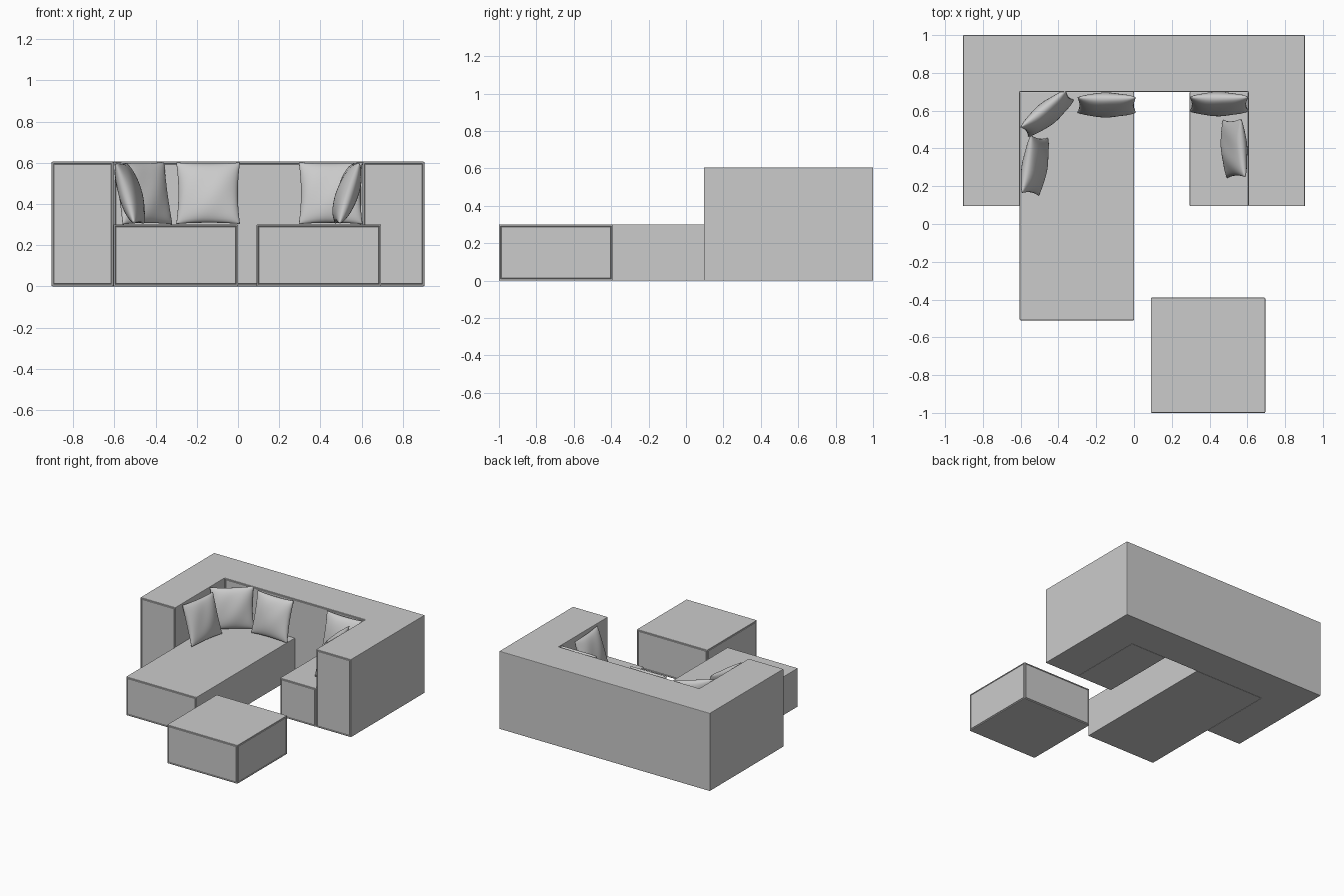
import bpy, bmesh, math
from mathutils import Matrix, Vector

if "Cube" in bpy.data.objects:
    bpy.data.objects.remove(bpy.data.objects["Cube"])


def add_object(name, bm):
    bmesh.ops.recalc_face_normals(bm, faces=bm.faces)
    mesh = bpy.data.meshes.new(name)
    bm.to_mesh(mesh)
    bm.free()
    ob = bpy.data.objects.new(name, mesh)
    bpy.context.collection.objects.link(ob)
    return ob


def upholster(bm, seam_dirs):
    """Soften the outer edges and sew a narrow seam groove into faces pointing along seam_dirs."""
    bmesh.ops.recalc_face_normals(bm, faces=bm.faces)
    sharp = [e for e in bm.edges if e.calc_face_angle(0) > 0.5]
    bmesh.ops.bevel(bm, geom=sharp, offset=0.004, segments=2, profile=0.5, affect='EDGES')
    bm.normal_update()
    panels = [f for f in bm.faces if f.calc_area() > 0.02
              and any(f.normal.dot(Vector(d)) > 0.99 for d in seam_dirs)]
    for thickness, depth in ((0.006, 0), (0.003, -0.005), (0.003, 0.005)):
        bmesh.ops.inset_individual(bm, faces=panels, thickness=thickness, depth=depth)


def block(name, x0, x1, y0, y1, height, seam_dirs):
    bm = bmesh.new()
    size = Matrix.Diagonal((x1 - x0, y1 - y0, height, 1))
    move = Matrix.Translation(((x0 + x1) / 2, (y0 + y1) / 2, height / 2))
    bmesh.ops.create_cube(bm, size=1, matrix=move @ size)
    upholster(bm, seam_dirs)
    return add_object(name, bm)


def pillow(name, loc, yaw, lean, size=0.31, thick=0.105, n=20):
    """Stuffed square: two bulging grids sharing their rim, with pulled-out corners."""
    bm = bmesh.new()
    h = size / 2
    for side in (-1, 1):
        grid = []
        for i in range(n + 1):
            row = []
            for j in range(n + 1):
                u = -math.cos(math.pi * i / n)
                v = -math.cos(math.pi * j / n)
                bulge = max(0, (1 - u * u) * (1 - v * v)) ** 0.45
                crease = 1 + 0.05 * math.sin(5 * u + 3 * v * side)
                row.append(bm.verts.new((h * u * (1 - 0.07 * (1 - v * v)),
                                         side * thick / 2 * bulge * crease,
                                         h * v * (1 - 0.05 * (1 - u * u)))))
            grid.append(row)
        for i in range(n):
            for j in range(n):
                bm.faces.new((grid[i][j], grid[i + 1][j], grid[i + 1][j + 1], grid[i][j + 1]))
    bmesh.ops.remove_doubles(bm, verts=bm.verts, dist=0.0005)
    for f in bm.faces:
        f.smooth = True
    ob = add_object(name, bm)
    ob.matrix_world = (Matrix.Translation(loc) @ Matrix.Rotation(math.radians(yaw), 4, 'Z')
                       @ Matrix.Rotation(math.radians(-lean), 4, 'X'))
    return ob


# U-shaped back and arms with mitred corners
bm = bmesh.new()
outer = [(-0.905, 0.095), (-0.905, 1.0), (0.905, 1.0), (0.905, 0.095)]
inner = [(-0.605, 0.095), (-0.605, 0.70), (0.605, 0.70), (0.605, 0.095)]
vo = [bm.verts.new((x, y, 0)) for x, y in outer]
vi = [bm.verts.new((x, y, 0)) for x, y in inner]
base = [bm.faces.new((vo[i], vo[i + 1], vi[i + 1], vi[i])) for i in range(3)]
top = bmesh.ops.extrude_face_region(bm, geom=base, use_keep_orig=True)["geom"]
bmesh.ops.translate(bm, vec=(0, 0, 0.605),
                    verts=[g for g in top if isinstance(g, bmesh.types.BMVert)])
upholster(bm, [(0, -1, 0)])
add_object("back_and_arms", bm)

# Seats and loose ottoman
front = [(0, -1, 0)]
all_sides = [(0, -1, 0), (0, 1, 0), (1, 0, 0), (-1, 0, 0)]
block("chaise_seat", -0.605, 0.0, -0.51, 0.70, 0.30, front)
block("right_seat", 0.295, 0.605, 0.095, 0.70, 0.30, front)
block("ottoman", 0.09, 0.695, -1.0, -0.39, 0.30, all_sides)

# Throw pillows leaning on the back and arms
pillow("pillow_back_left", (-0.145, 0.63, 0.452), 0, 15)
pillow("pillow_corner", (-0.46, 0.585, 0.452), 39, 12)
pillow("pillow_left_arm", (-0.525, 0.31, 0.452), 81, 17)
pillow("pillow_back_right", (0.45, 0.635, 0.452), 0, 14)
pillow("pillow_right_arm", (0.53, 0.40, 0.452), -86, 18)
